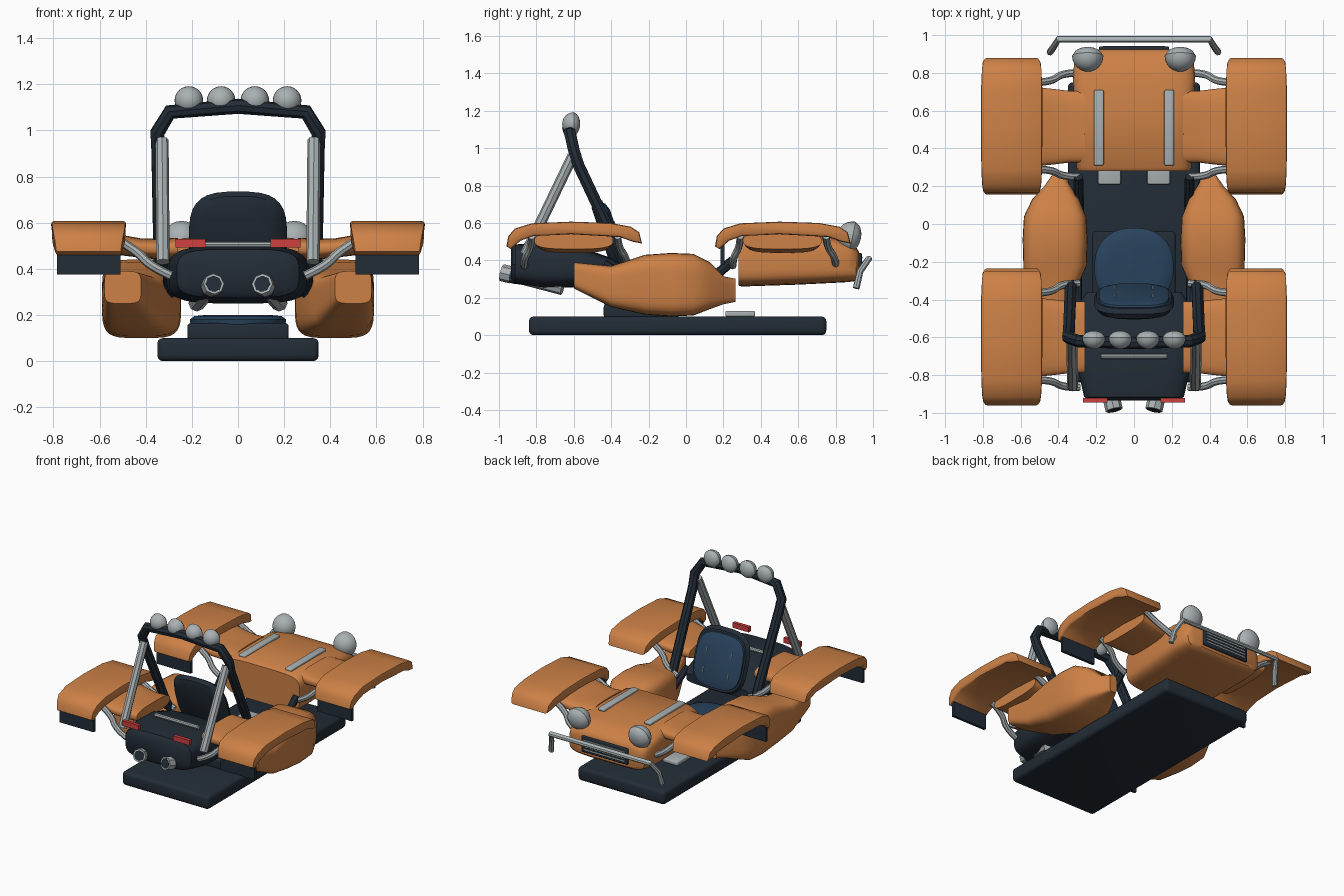
import bpy, bmesh, math
from mathutils import Matrix, Vector

cube = bpy.data.objects.get("Cube")
if cube:
    bpy.data.objects.remove(cube)


def material(name, rgb):
    m = bpy.data.materials.new(name)
    m.use_nodes = True
    m.diffuse_color = (*rgb, 1)
    m.node_tree.nodes["Principled BSDF"].inputs["Base Color"].default_value = (*rgb, 1)
    return m


ORANGE = material("orange paint", (0.61, 0.22, 0.062))
DARK = material("dark frame", (0.016, 0.025, 0.037))
BLUE = material("blue seat", (0.022, 0.056, 0.11))
GREY = material("light grey metal", (0.40, 0.44, 0.45))
CYAN = material("cyan lens", (0.12, 0.48, 0.64))
RED = material("red lamp", (0.62, 0.05, 0.05))


def finish(name, mesh, mats, mirror=False, angle=40, rule=None):
    """Make an object from world-space geometry, optionally mirrored across x."""
    if isinstance(mesh, bmesh.types.BMesh):
        bm, mesh = mesh, bpy.data.meshes.new(name)
        bmesh.ops.recalc_face_normals(bm, faces=bm.faces)
        if rule:
            for f in bm.faces:
                f.material_index = rule(f)
        bm.to_mesh(mesh)
        bm.free()
    mesh.materials.clear()
    for m in mats:
        mesh.materials.append(m)
    for p in mesh.polygons:
        p.use_smooth = True
    mesh.set_sharp_from_angle(angle=math.radians(angle))
    ob = bpy.data.objects.new(name, mesh)
    bpy.context.collection.objects.link(ob)
    if mirror:
        ob.modifiers.new("mirror", "MIRROR").use_mirror_merge = False
    return ob


def box(name, lo, hi, mat, bevel=0.0, mirror=False, mats=None, rule=None):
    bm = bmesh.new()
    bmesh.ops.create_cube(bm, size=1)
    for v in bm.verts:
        v.co = Vector((a + (b - a) * (c + 0.5) for a, b, c in zip(lo, hi, v.co)))
    if bevel:
        bmesh.ops.bevel(bm, geom=bm.edges[:], offset=bevel, segments=3, profile=0.5, affect='EDGES')
    return finish(name, bm, mats or [mat], mirror, rule=rule)


def loft(name, axis, sections, mat, power=4, mirror=False, shear=0, pivot=0, sides=32):
    """Skin rounded sections (position, two centres, two half sizes) along an axis."""
    bm = bmesh.new()
    rings = []
    for pos, c1, c2, h1, h2 in sections:
        ring = []
        for i in range(sides):
            a = math.tau * (i + 0.5) / sides
            p = [c + h * math.copysign(abs(t) ** (2 / power), t)
                 for c, h, t in ((c1, h1, math.cos(a)), (c2, h2, math.sin(a)))]
            p.insert(axis, pos)
            p[1] -= shear * (p[2] - pivot)
            ring.append(bm.verts.new(p))
        rings.append(ring)
    for r, s in zip(rings, rings[1:]):
        for i in range(sides):
            j = (i + 1) % sides
            bm.faces.new((r[i], r[j], s[j], s[i]))
    bm.faces.new(rings[0])
    bm.faces.new(rings[-1])
    return finish(name, bm, [mat], mirror)


def tube(name, points, radius, mat, mirror=False, smooth=False):
    cu = bpy.data.curves.new(name, 'CURVE')
    cu.dimensions = '3D'
    cu.bevel_depth, cu.bevel_resolution, cu.use_fill_caps = radius, 2, True
    sp = cu.splines.new('NURBS' if smooth else 'POLY')
    sp.points.add(len(points) - 1)
    for p, co in zip(sp.points, points):
        p.co = (*co, 1)
    if smooth:
        sp.use_endpoint_u, sp.order_u, sp.resolution_u = True, 3, 6
    tmp = bpy.data.objects.new(name + "_path", cu)
    mesh = bpy.data.meshes.new_from_object(tmp)
    bpy.data.objects.remove(tmp)
    return finish(name, mesh, [mat], mirror)


def lamp(name, centre, radius, tilt, mirror=True):
    """Round housing towards the rear, flatter lens towards +y."""
    bm = bmesh.new()
    bmesh.ops.create_uvsphere(bm, u_segments=24, v_segments=12, radius=radius)
    bmesh.ops.rotate(bm, verts=bm.verts, matrix=Matrix.Rotation(math.pi / 2, 3, 'X'))
    for f in bm.faces:
        f.material_index = int(f.calc_center_median().y > 0)
    for v in bm.verts:
        if v.co.y > 0.001:
            v.co = (v.co.x * 0.94, v.co.y * 0.55, v.co.z * 0.94)
    bmesh.ops.rotate(bm, verts=bm.verts, matrix=Matrix.Rotation(math.radians(tilt), 3, 'X'))
    bmesh.ops.translate(bm, verts=bm.verts, vec=centre)
    return finish(name, bm, [GREY, CYAN], mirror)


# Floor, pedals and seat
box("floor_plate", (-0.35, -0.84, 0), (0.35, 0.75, 0.1), DARK, 0.025)
box("pedal", (0.07, 0.21, 0.1), (0.19, 0.37, 0.13), GREY, 0.008, True)
box("seat_base", (-0.22, -0.44, 0.09), (0.22, -0.04, 0.165), DARK, 0.015)
loft("seat_cushion", 2, [(0.15, 0, -0.23, 0.205, 0.205), (0.18, 0, -0.23, 0.21, 0.21),
                         (0.195, 0, -0.23, 0.19, 0.19), (0.2, 0, -0.23, 0.14, 0.14)], BLUE, 2.3)
loft("seat_back_shell", 1, [(-0.455, 0, 0.53, 0.15, 0.15), (-0.44, 0, 0.53, 0.19, 0.185),
                            (-0.41, 0, 0.53, 0.213, 0.205), (-0.385, 0, 0.53, 0.2, 0.19)],
     DARK, 3.2, shear=0.33, pivot=0.53)
loft("seat_back_cushion", 1, [(-0.4, 0, 0.53, 0.19, 0.18), (-0.375, 0, 0.53, 0.185, 0.175),
                              (-0.36, 0, 0.53, 0.15, 0.14)], BLUE, 3.2, shear=0.33, pivot=0.53)
for label, z in (("upper", 0.59), ("lower", 0.46)):
    y = -0.36 - 0.33 * (z - 0.53)
    tube("seat_slot_" + label, [(0.1, y + 0.007, z - 0.02), (0.1, y - 0.007, z + 0.02)], 0.004, GREY, True)

# Painted body
loft("side_pod", 1, [(-0.6, 0.5, 0.32, 0.08, 0.07), (-0.4, 0.46, 0.26, 0.13, 0.11),
                     (-0.22, 0.418, 0.27, 0.168, 0.16), (-0.08, 0.418, 0.27, 0.172, 0.17),
                     (0.04, 0.418, 0.27, 0.165, 0.165), (0.13, 0.415, 0.265, 0.125, 0.125),
                     (0.2, 0.405, 0.24, 0.07, 0.075), (0.265, 0.4, 0.24, 0.03, 0.062)],
     ORANGE, 4.5, True)
loft("hood", 1, [(0.28, 0, 0.395, 0.3, 0.13), (0.3, 0, 0.4, 0.305, 0.14), (0.6, 0, 0.405, 0.315, 0.135),
                 (0.78, 0, 0.402, 0.325, 0.123), (0.87, 0, 0.392, 0.315, 0.108),
                 (0.91, 0, 0.38, 0.3, 0.09), (0.925, 0, 0.375, 0.27, 0.07)], ORANGE, 5)
box("hood_strip", (0.16, 0.31, 0.53), (0.212, 0.71, 0.552), GREY, 0.008, True)
loft("rear_body", 1, [(-0.935, 0, 0.38, 0.23, 0.08), (-0.915, 0, 0.38, 0.265, 0.105),
                      (-0.76, 0, 0.374, 0.3, 0.124), (-0.6, 0, 0.37, 0.31, 0.115),
                      (-0.42, 0, 0.36, 0.29, 0.06), (-0.36, 0, 0.355, 0.25, 0.035)], DARK, 4)

# Fenders with inner wings, mud flaps and support arms, front set then rear set
ARCH = [(0.155, 0.475), (0.165, 0.53), (0.2, 0.57), (0.29, 0.598), (0.5, 0.607), (0.71, 0.6),
        (0.82, 0.58), (0.865, 0.55), (0.88, 0.49), (0.83, 0.5), (0.76, 0.525), (0.5, 0.54),
        (0.3, 0.53), (0.23, 0.505), (0.18, 0.46)]
for label, dy in (("front", 0), ("rear", -1.115)):
    bm = bmesh.new()
    face = bm.faces.new([bm.verts.new((0.485, y + dy, z)) for y, z in ARCH])
    ext = bmesh.ops.extrude_face_region(bm, geom=[face])["geom"]
    bmesh.ops.translate(bm, vec=(0.325, 0, 0), verts=[g for g in ext if isinstance(g, bmesh.types.BMVert)])
    for v in bm.verts:
        end = max(0, abs(v.co.y - dy - 0.517) - 0.3)
        v.co.x = 0.65 + (v.co.x - 0.65) * (1 - 0.7 * max(0, 0.58 - v.co.z) - 0.8 * end)
    side_edges = [e for e in bm.edges if any(len(f.verts) > 4 for f in e.link_faces)]
    bmesh.ops.bevel(bm, geom=side_edges, offset=0.012, segments=2, profile=0.5, affect='EDGES')
    finish(label + "_fender", bm, [ORANGE], True)
    loft(label + "_inner_wing", 0, [(0.26, 0.515 + dy, 0.49, 0.19, 0.045), (0.34, 0.515 + dy, 0.485, 0.19, 0.045),
                                    (0.42, 0.515 + dy, 0.49, 0.2, 0.042), (0.52, 0.515 + dy, 0.505, 0.21, 0.045)],
         ORANGE, 3, True)
    box(label + "_mud_flap", (0.51, 0.185 + dy, 0.375), (0.785, 0.205 + dy, 0.5), DARK, 0, True)
    for end, y0, y1 in (("near", 0.25, 0.29), ("far", 0.8, 0.75)):
        inner = y0 + dy
        tube(f"{label}_{end}_arm", [(0.29, inner, 0.37), (0.38, inner, 0.41), (0.44, y1 + dy, 0.48),
                                    (0.53, y1 + dy, 0.53)], 0.02, GREY, True, True)

# Roll cage with struts and lamps
half = [(0.3, -0.25, 0.25), (0.335, -0.33, 0.39), (0.345, -0.575, 0.91), (0.35, -0.6, 0.99),
        (0.295, -0.62, 1.08)]
tube("roll_hoop", half + [(0, -0.63, 1.105)] + [(-x, y, z) for x, y, z in reversed(half)], 0.033, DARK)
tube("hoop_foot", [(0.285, -0.2, 0.17), (0.3, -0.27, 0.28), (0.3, -0.44, 0.38)], 0.025, DARK, True)
tube("dash_post", [(0.29, 0.07, 0.24), (0.295, 0.25, 0.4)], 0.026, DARK, True)
tube("cage_strut", [(0.33, -0.605, 0.96), (0.325, -0.86, 0.43)], 0.029, GREY, True)
for label, x in (("inner", 0.073), ("outer", 0.213)):
    lamp("roof_lamp_" + label, (x, -0.6, 1.13), 0.062, 0)
lamp("headlight", (0.245, 0.89, 0.525), 0.083, -12)

# Nose: grille, slats and bumper
box("grille", (-0.185, 0.9, 0.325), (0.185, 0.94, 0.44), DARK, 0.006)
for i in range(4):
    z = 0.345 + 0.022 * i
    box(f"grille_slat_{i + 1}", (-0.165, 0.935, z), (0.165, 0.943, z + 0.008), GREY)
side = [(0.445, 0.91, 0.25), (0.43, 0.93, 0.34), (0.4, 0.978, 0.41)]
tube("bumper", side + [(-x, y, z) for x, y, z in reversed(side)], 0.018, GREY)

# Tail: lamps, cross bar and exhausts
box("tail_lamp", (0.14, -0.945, 0.493), (0.27, -0.92, 0.53), RED, 0, True,
    [RED, GREY], lambda f: int(f.normal.y < -0.5))
tube("rear_cross_bar", [(-0.175, -0.7, 0.505), (0.175, -0.7, 0.505)], 0.014, GREY)
start, tip = Vector((0.18, -0.66, 0.25)), Vector((0.105, -0.985, 0.335))
for part, a, b, r, mat in (("pipe", 0, 0.76, 0.036, GREY), ("band", 0.74, 0.86, 0.042, BLUE),
                           ("tip", 0.84, 1, 0.046, GREY), ("opening", 0.95, 1.005, 0.036, DARK)):
    tube("exhaust_" + part, [start.lerp(tip, a), start.lerp(tip, b)], r, mat, True)
